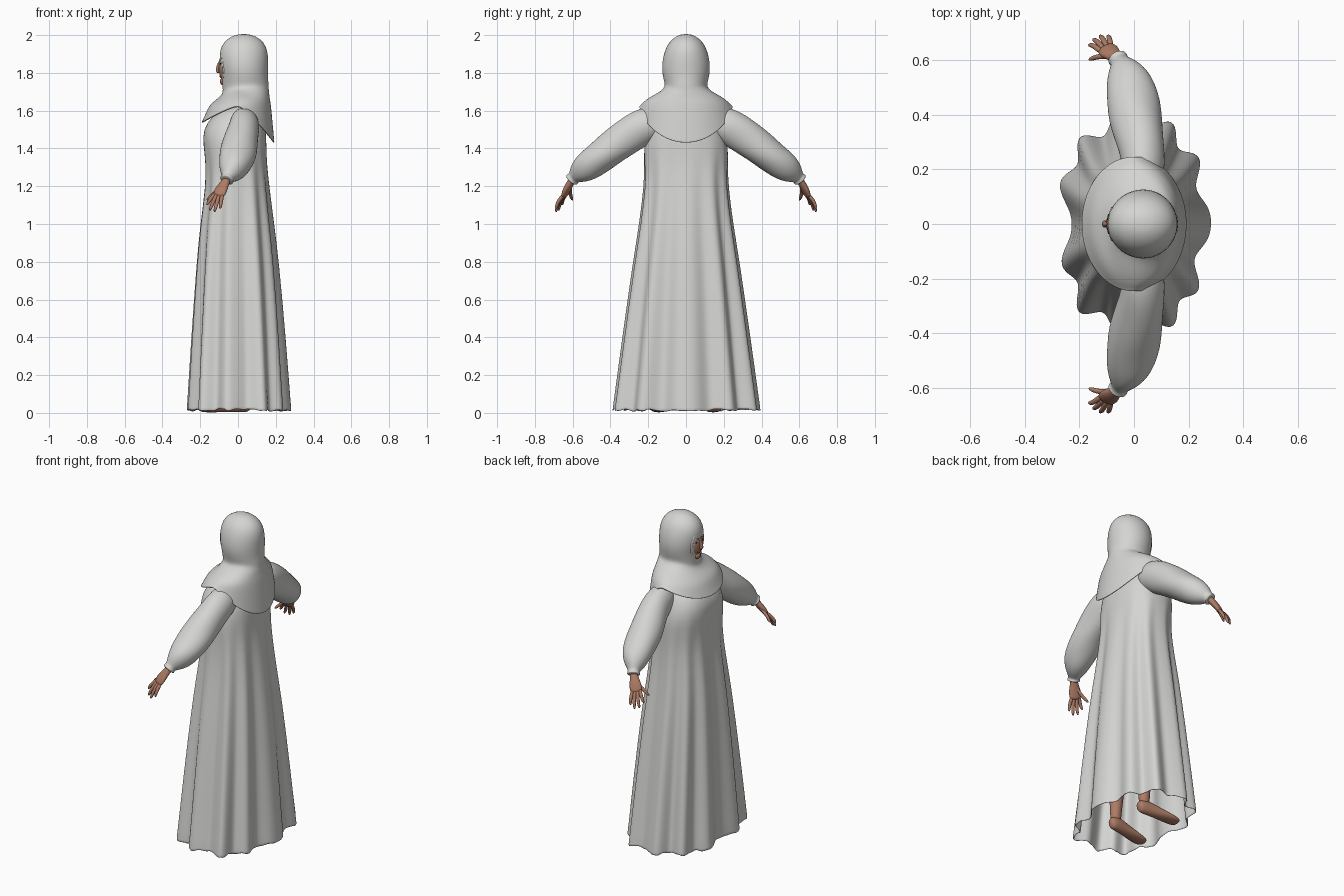
import bpy, math, random
from mathutils import Vector

random.seed(4)
cube = bpy.data.objects.get("Cube")
if cube:
    bpy.data.objects.remove(cube)


def material(name, rgb):
    m = bpy.data.materials.new(name)
    m.use_nodes = True
    m.diffuse_color = (*rgb, 1)
    bsdf = m.node_tree.nodes["Principled BSDF"]
    bsdf.inputs["Base Color"].default_value = (*rgb, 1)
    bsdf.inputs["Roughness"].default_value = 0.8
    return m


CLOTH = material("pale grey cloth", (0.66, 0.66, 0.645))
SKIN = material("brown skin", (0.42, 0.2, 0.13))
LIP = material("dusky lips", (0.33, 0.11, 0.085))
DARK = material("dark brow", (0.05, 0.03, 0.025))


def loft(name, rows, mat, caps=(True, True), levels=1, thick=0, mirror=False):
    """Skin closed rings of equal length, then add finishing modifiers."""
    n = len(rows[0])
    verts = [v for row in rows for v in row]
    faces = [(r * n + i, r * n + (i + 1) % n, (r + 1) * n + (i + 1) % n, (r + 1) * n + i)
             for r in range(len(rows) - 1) for i in range(n)]
    if caps[0]:
        faces.append(tuple(reversed(range(n))))
    if caps[1]:
        faces.append(tuple(range(len(verts) - n, len(verts))))
    me = bpy.data.meshes.new(name)
    me.from_pydata(verts, [], faces)
    me.materials.append(mat)
    me.shade_smooth()
    ob = bpy.data.objects.new(name, me)
    bpy.context.collection.objects.link(ob)
    if mirror:
        mod = ob.modifiers.new("mirror", 'MIRROR')
        mod.use_axis = (False, True, False)
        mod.use_mirror_merge = False
    if thick:
        mod = ob.modifiers.new("thickness", 'SOLIDIFY')
        mod.thickness, mod.offset = thick, -1
    if levels:
        mod = ob.modifiers.new("smooth", 'SUBSURF')
        mod.levels = mod.render_levels = levels
    return ob


def tube(name, stations, mat, ref=(1, 0, 0), n=12, mirror=True, ripple=0, levels=2):
    """Limb through stations of x, y, z, width along ref, depth across it."""
    pts = [Vector(s[:3]) for s in stations]
    rows = []
    for k, s in enumerate(stations):
        t = (pts[min(k + 1, len(pts) - 1)] - pts[max(k - 1, 0)]).normalized()
        u = Vector(ref)
        u = (u - u.dot(t) * t).normalized()
        v = t.cross(u)
        row = []
        for i in range(n):
            a = math.tau * i / n
            f = 1 + ripple * math.sin(3 * a + 2.1 * k)
            row.append(pts[k] + f * (s[3] * math.cos(a) * u + s[4] * math.sin(a) * v))
        rows.append(row)
    return loft(name, rows, mat, levels=levels, mirror=mirror)


def ball(name, loc, size, mat, mirror=False):
    bpy.ops.mesh.primitive_uv_sphere_add(segments=32, ring_count=20, radius=1)
    ob = bpy.context.object
    ob.name = name
    for v in ob.data.vertices:
        v.co = Vector([c * s + o for c, s, o in zip(v.co, size, loc)])
    ob.data.materials.append(mat)
    ob.data.shade_smooth()
    if mirror:
        mod = ob.modifiers.new("mirror", 'MIRROR')
        mod.use_axis = (False, True, False)
    return ob


def power(value, p):
    return math.copysign(abs(value) ** p, value)


# Robe: pleated skirt that tightens into the bodice (z, front, back, half width)
profile = [(0.012, -0.28, 0.28, 0.4), (0.03, -0.278, 0.277, 0.397), (0.4, -0.255, 0.25, 0.345),
           (0.8, -0.225, 0.215, 0.287), (1.0, -0.205, 0.19, 0.252), (1.2, -0.176, 0.165, 0.226),
           (1.32, -0.175, 0.152, 0.222), (1.42, -0.184, 0.15, 0.224), (1.5, -0.185, 0.148, 0.2),
           (1.57, -0.14, 0.13, 0.17), (1.64, -0.05, 0.09, 0.09)]
rows = []
SEG, PLEATS = 110, 11
for k, (z, front, back, half) in enumerate(profile):
    fold = 0.024 * max(0, 1 - z / 1.4) ** 0.8
    row = []
    for i in range(SEG):
        a = math.tau * i / SEG
        wave = fold * (math.cos(PLEATS * a) + 0.25 * math.sin(5 * a + 1)) - fold
        rx, ry = (back - front) / 2 + wave, half + wave
        lift = random.uniform(-0.006, 0.012) if k == 0 else 0
        row.append(((front + back) / 2 + rx * power(math.cos(a), 0.8),
                    ry * power(math.sin(a), 0.8), z + lift))
    rows.append(row)
loft("robe", rows, CLOTH, caps=(False, True), thick=0.006)

# Headscarf: hood, gathered neck and shoulder cape (z, centre x, depth, half width)
scarf = [(1.999, 0.03, 0.02, 0.018), (1.988, 0.03, 0.062, 0.05), (1.96, 0.03, 0.1, 0.083),
         (1.92, 0.03, 0.119, 0.104), (1.87, 0.031, 0.122, 0.117), (1.82, 0.033, 0.119, 0.121),
         (1.77, 0.037, 0.114, 0.113), (1.735, 0.04, 0.116, 0.103), (1.715, 0.042, 0.113, 0.112),
         (1.69, 0.035, 0.124, 0.145), (1.665, 0.022, 0.138, 0.186), (1.64, 0.01, 0.156, 0.218)]
rows = []
SEG = 64
angles = [math.tau * i / SEG for i in range(SEG)]
for z, cx, rx, ry in scarf:
    drape = 0.012 * max(0, min(1, (1.76 - z) / 0.05))
    row = []
    for a in angles:
        c = math.cos(a)
        sag = drape * (max(0, -c) ** 2 * 1.5 + 0.3 * math.sin(4 * a + z * 60))
        row.append((cx + rx * c, ry * math.sin(a), z - sag))
    rows.append(row)
# The cape falls lowest at the back, less at the front, and rises over the shoulders
for step in (0.4, 0.75, 0.97, 1.0):
    row = []
    for a in angles:
        c = math.cos(a)
        drop = 0.02 + (0.19 if c > 0 else 0.085) * abs(c) ** 1.3
        rx = 0.156 + 0.03 * step
        row.append((0.01 - 0.01 * step + rx * c, (0.218 + 0.024 * step) * math.sin(a),
                    1.64 - drop * step - 0.018 * max(0, -c) ** 2 * (1 - step)))
    rows.append(row)
loft("headscarf", rows, CLOTH, caps=(True, False), thick=0.007)

# Rolled scarf edge framing the face
rows = []
for i in range(40):
    a = math.tau * i / 40
    centre = Vector((-0.075 - 0.009 * math.sin(a), 0.055 * math.cos(a), 1.828 + 0.085 * math.sin(a)))
    out = Vector((0, math.cos(a), math.sin(a)))
    rows.append([centre + 0.009 * (math.cos(b) * out + math.sin(b) * Vector((1, 0, 0)))
                 for b in (math.tau * j / 8 for j in range(8))])
loft("scarf_edge", rows + [rows[0]], CLOTH, caps=(False, False), levels=0)

# Face
ball("face", (-0.02, 0, 1.832), (0.083, 0.066, 0.115), SKIN)
ball("chin", (-0.078, 0, 1.755), (0.018, 0.024, 0.02), SKIN)
tube("nose", [(-0.094, 0, 1.865, 0.004, 0.005), (-0.102, 0, 1.85, 0.007, 0.008),
              (-0.11, 0, 1.82, 0.009, 0.012), (-0.108, 0, 1.806, 0.009, 0.015),
              (-0.1, 0, 1.8, 0.004, 0.007)], SKIN, mirror=False)
ball("lips", (-0.09, 0, 1.781), (0.008, 0.019, 0.007), LIP)
ball("eyes", (-0.0925, 0.026, 1.848), (0.004, 0.011, 0.004), DARK, mirror=True)
tube("eyebrows", [(-0.097, 0.012, 1.866, 0.003, 0.003), (-0.094, 0.025, 1.871, 0.003, 0.003),
                  (-0.084, 0.04, 1.866, 0.002, 0.002)], DARK, n=6, levels=1)

# Full sleeves gathered into ruffled cuffs
tube("sleeves", [(0.03, 0.13, 1.55, 0.075, 0.085), (0.035, 0.23, 1.518, 0.08, 0.1),
                 (0.022, 0.31, 1.465, 0.088, 0.097), (0.005, 0.39, 1.405, 0.1, 0.092),
                 (-0.005, 0.46, 1.35, 0.098, 0.086), (-0.02, 0.53, 1.3, 0.083, 0.08),
                 (-0.043, 0.573, 1.265, 0.054, 0.056), (-0.053, 0.594, 1.246, 0.03, 0.032),
                 (-0.058, 0.603, 1.236, 0.039, 0.039), (-0.061, 0.608, 1.23, 0.036, 0.036)],
     CLOTH, n=18, ripple=0.03)

# Hands: palm, four fingers and a thumb
tube("palms", [(-0.052, 0.595, 1.245, 0.022, 0.02), (-0.068, 0.612, 1.218, 0.024, 0.02),
               (-0.085, 0.627, 1.19, 0.036, 0.019), (-0.1, 0.64, 1.16, 0.037, 0.016),
               (-0.107, 0.646, 1.143, 0.028, 0.011)], SKIN, ref=(0.04, 0.022, -0.01))
digits = {"index_fingers": ((-0.122, 0.63, 1.16), (-0.166, 0.655, 1.1)),
          "middle_fingers": ((-0.113, 0.64, 1.155), (-0.15, 0.675, 1.07)),
          "ring_fingers": ((-0.1, 0.648, 1.15), (-0.125, 0.688, 1.062)),
          "little_fingers": ((-0.084, 0.65, 1.15), (-0.095, 0.688, 1.08)),
          "thumbs": ((-0.085, 0.612, 1.195), (-0.166, 0.6, 1.125))}
for name, (base, tip) in digits.items():
    base, tip = Vector(base), Vector(tip)
    stations = []
    for f, r in ((-0.1, 0.009), (0.2, 0.0115), (0.55, 0.0105), (0.85, 0.0095), (1, 0.004)):
        p = base.lerp(tip, f) + Vector((0, 0.008, 0.004)) * math.sin(math.pi * max(f, 0))
        stations.append((*p, r, r))
    tube(name, stations, SKIN, n=8, levels=1)

# Bare legs and feet under the hem
tube("legs", [(0.01, 0.09, 0.92, 0.08, 0.08), (0.01, 0.095, 0.75, 0.075, 0.075),
              (0.01, 0.11, 0.5, 0.052, 0.052), (0.025, 0.12, 0.34, 0.055, 0.052),
              (0.03, 0.125, 0.13, 0.034, 0.032), (0.03, 0.127, 0.05, 0.034, 0.032)], SKIN)
tube("feet", [(0.072, 0.122, 0.035, 0.016, 0.02), (0.058, 0.123, 0.04, 0.03, 0.038),
              (0.02, 0.126, 0.048, 0.034, 0.046), (-0.05, 0.134, 0.038, 0.037, 0.036),
              (-0.12, 0.143, 0.026, 0.046, 0.024), (-0.175, 0.148, 0.018, 0.044, 0.016),
              (-0.2, 0.15, 0.015, 0.026, 0.01)], SKIN, ref=(0, 1, 0))
